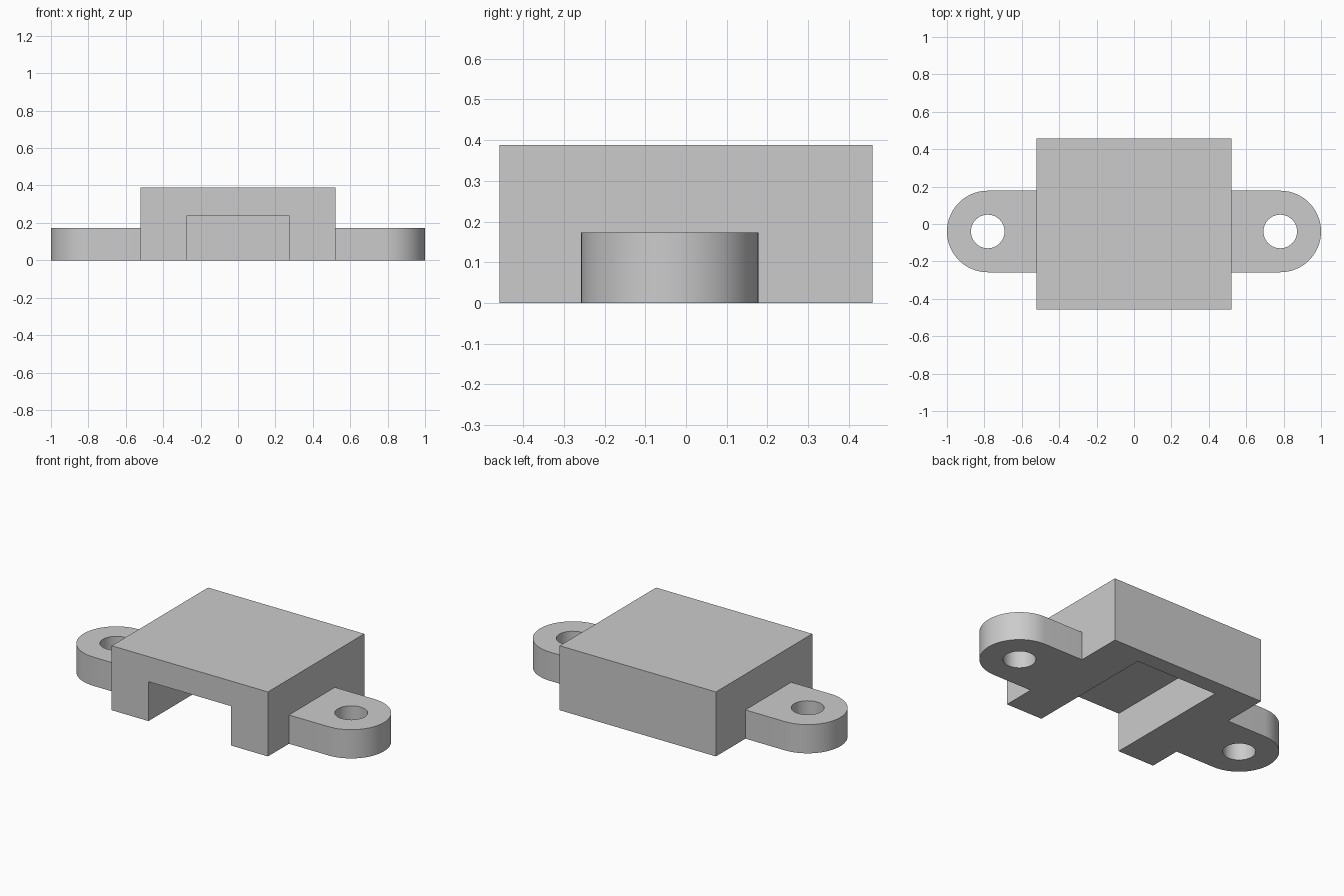
import bpy
import bmesh
from math import cos, sin, pi, radians

cube = bpy.data.objects.get("Cube")
if cube:
    bpy.data.objects.remove(cube, do_unlink=True)

# Main dimensions
HALF_W, HALF_D, HEIGHT = 0.52, 0.458, 0.388
LUG_X, LUG_Y, LUG_R, LUG_H = 0.782, -0.04, 0.218, 0.173
HOLE_R = 0.09
SLOT_W, SLOT_H, SLOT_BACK = 0.275, 0.237, 0.36

grey = bpy.data.materials.new("plain grey")
grey.use_nodes = True
colour = (0.6, 0.6, 0.6, 1)
grey.diffuse_color = colour
grey.node_tree.nodes["Principled BSDF"].inputs["Base Color"].default_value = colour


def prism(name, outline, z0, z1):
    """Extrude a closed xy outline from z0 to z1."""
    bm = bmesh.new()
    face = bm.faces.new([bm.verts.new((x, y, z0)) for x, y in outline])
    top = bmesh.ops.extrude_face_region(bm, geom=[face])["geom"]
    verts = [v for v in top if isinstance(v, bmesh.types.BMVert)]
    bmesh.ops.translate(bm, verts=verts, vec=(0, 0, z1 - z0))
    bmesh.ops.recalc_face_normals(bm, faces=bm.faces)
    mesh = bpy.data.meshes.new(name)
    bm.to_mesh(mesh)
    bm.free()
    mesh.materials.append(grey)
    obj = bpy.data.objects.new(name, mesh)
    bpy.context.collection.objects.link(obj)
    return obj


def rect(x0, x1, y0, y1):
    return [(x0, y0), (x1, y0), (x1, y1), (x0, y1)]


def arc(cx, cy, r, start, end, n):
    angles = [start + (end - start) * i / n for i in range(n + 1)]
    return [(cx + r * cos(a), cy + r * sin(a)) for a in angles]


def combine(target, other, operation):
    """Apply a boolean and discard the helper."""
    mod = target.modifiers.new("combine", 'BOOLEAN')
    mod.operation, mod.solver, mod.object = operation, 'EXACT', other
    bpy.context.view_layer.objects.active = target
    bpy.ops.object.modifier_apply(modifier=mod.name)
    bpy.data.objects.remove(other, do_unlink=True)


# Block body with a slot open to the front and underside
housing = prism("housing", rect(-HALF_W, HALF_W, -HALF_D, HALF_D), 0, HEIGHT)
slot = prism("slot_cutter", rect(-SLOT_W, SLOT_W, -HALF_D - 0.1, SLOT_BACK), -0.1, SLOT_H)
combine(housing, slot, 'DIFFERENCE')

# Rounded mounting lugs with screw holes, one on each side
for side in (1, -1):
    outline = arc(LUG_X, LUG_Y, LUG_R, -pi / 2, pi / 2, 32)
    outline += [(HALF_W - 0.1, LUG_Y + LUG_R), (HALF_W - 0.1, LUG_Y - LUG_R)]
    lug = prism("mounting_lug", [(side * x, y) for x, y in outline], 0, LUG_H)
    combine(housing, lug, 'UNION')
    ring = arc(side * LUG_X, LUG_Y, HOLE_R, 0, 2 * pi, 40)[:-1]
    hole = prism("hole_cutter", ring, -0.1, LUG_H + 0.1)
    combine(housing, hole, 'DIFFERENCE')

# Smooth the curved walls, keep the edges crisp
bpy.ops.object.select_all(action='DESELECT')
housing.select_set(True)
bpy.context.view_layer.objects.active = housing
bpy.ops.object.shade_smooth_by_angle(angle=radians(30))
